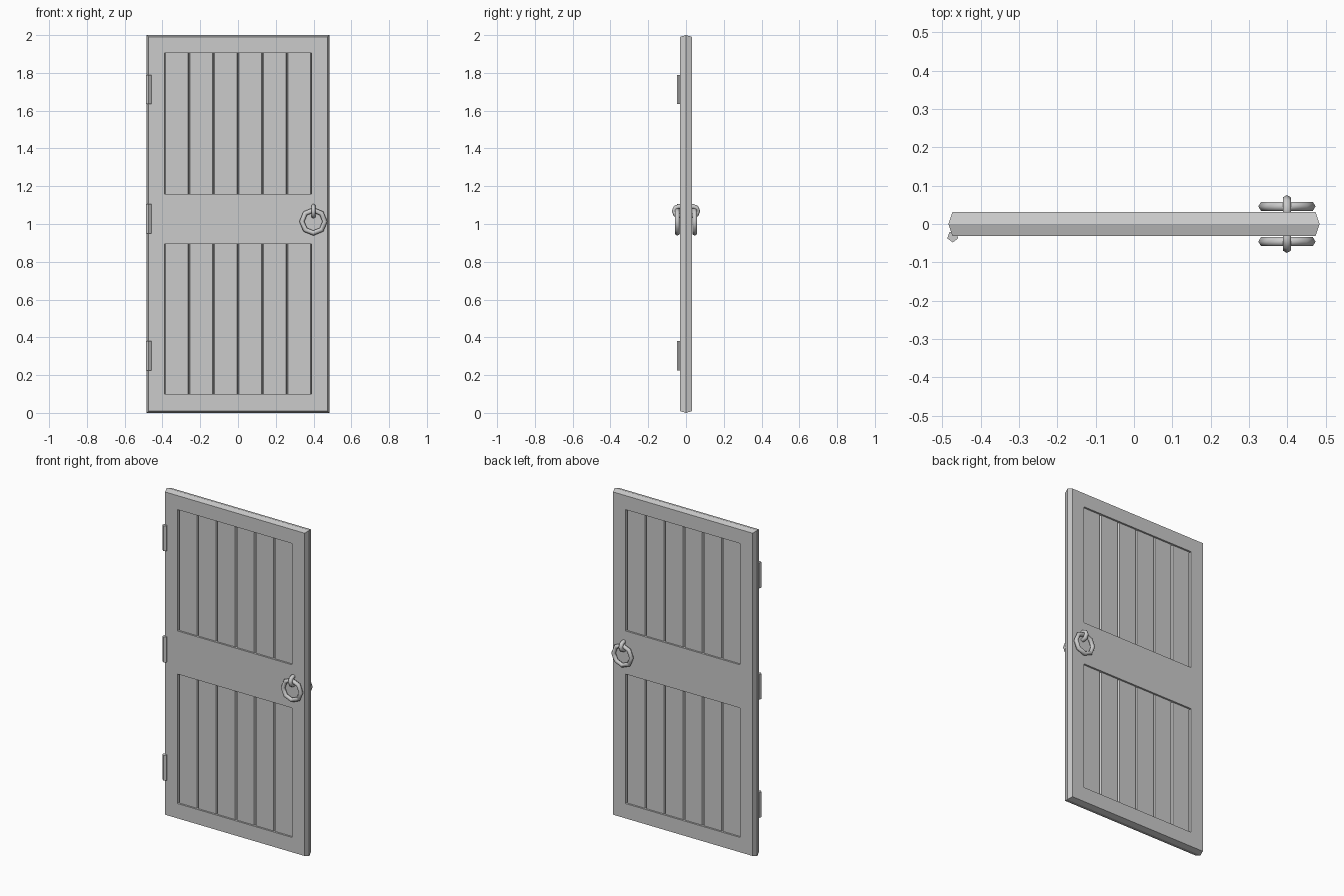
import bpy, bmesh, math

if "Cube" in bpy.data.objects:
    bpy.data.objects.remove(bpy.data.objects["Cube"])

T = 0.031      # half thickness of the door
D = 0.020      # half thickness of the recessed planks
PANELS = [(0.10, 0.895), (1.16, 1.905)]


def finish(bm, name, mirror=False):
    bmesh.ops.remove_doubles(bm, verts=bm.verts, dist=1e-5)
    bmesh.ops.recalc_face_normals(bm, faces=bm.faces)
    me = bpy.data.meshes.new(name)
    bm.to_mesh(me)
    bm.free()
    ob = bpy.data.objects.new(name, me)
    bpy.context.collection.objects.link(ob)
    return ob


def quad(bm, pts):
    bm.faces.new([bm.verts.new(p) for p in pts])


# Frame: front and back faces with two openings, opening walls, pointed outer edge
bm = bmesh.new()
xs = [-0.474, -0.39, 0.39, 0.474]
zs = [0.009, 0.10, 0.895, 1.16, 1.905, 1.991]
outer = [(-0.474, 0.009), (0.474, 0.009), (0.474, 1.991), (-0.474, 1.991)]
ridge = [(-0.484, 0), (0.484, 0), (0.484, 2), (-0.484, 2)]
for s in (-1, 1):
    y = s * T
    for i in range(3):
        for j in range(5):
            if i == 1 and j in (1, 3):
                continue
            x0, x1, z0, z1 = xs[i], xs[i + 1], zs[j], zs[j + 1]
            quad(bm, [(x0, y, z0), (x1, y, z0), (x1, y, z1), (x0, y, z1)])
    for k in range(4):
        (ax, az), (bx, bz) = outer[k], outer[(k + 1) % 4]
        (cx, cz), (dx, dz) = ridge[k], ridge[(k + 1) % 4]
        quad(bm, [(ax, y, az), (bx, y, bz), (dx, 0, dz), (cx, 0, cz)])
for z0, z1 in PANELS:
    loop = [(-0.39, z0), (0.39, z0), (0.39, z1), (-0.39, z1)]
    for k in range(4):
        (ax, az), (bx, bz) = loop[k], loop[(k + 1) % 4]
        quad(bm, [(ax, -T, az), (bx, -T, bz), (bx, T, bz), (ax, T, az)])
finish(bm, "door_frame")

# Planks: six per opening, with V grooves between them on both sides
for name, (z0, z1) in zip(("lower_planks", "upper_planks"), PANELS):
    bm = bmesh.new()
    g, core = 0.006, D - 0.011
    for i in range(6):
        a, b = -0.39 + 0.13 * i, -0.26 + 0.13 * i
        prof = [(a, -core), (a + g, -D), (b - g, -D), (b, -core),
                (b, core), (b - g, D), (a + g, D), (a, core)]
        f = bm.faces.new([bm.verts.new((x, y, z0)) for x, y in prof])
        ext = bmesh.ops.extrude_face_region(bm, geom=[f])
        top = [v for v in ext["geom"] if isinstance(v, bmesh.types.BMVert)]
        bmesh.ops.translate(bm, verts=top, vec=(0, 0, z1 - z0))
        bmesh.ops.recalc_face_normals(bm, faces=bm.faces)
    me = bpy.data.meshes.new(name)
    bm.to_mesh(me)
    bm.free()
    bpy.context.collection.objects.link(bpy.data.objects.new(name, me))

# Hinges: five-sided barrels on the front left edge
for name, z in (("bottom", 0.303), ("middle", 1.028), ("top", 1.712)):
    bpy.ops.mesh.primitive_cylinder_add(vertices=5, radius=0.0150, depth=0.155,
                                        location=(-0.473, -0.033, z),
                                        rotation=(0, 0, math.pi))
    bpy.context.object.name = name + "_hinge"

# Ring pulls and their staples on both faces
for side, s in (("front", -1), ("back", 1)):
    for part, R, r, y, z, rot in (
            ("ring", 0.061, 0.0135, 0.046, 1.013, (math.pi / 2, 0, 0)),
            ("staple", 0.026, 0.0125, 0.037, 1.068, (0, math.pi / 2, 0))):
        bpy.ops.mesh.primitive_torus_add(major_segments=8, minor_segments=6,
                                         major_radius=R, minor_radius=r,
                                         location=(0.399, s * y, z), rotation=rot)
        bpy.context.object.name = f"{side}_{part}"
        bpy.ops.object.shade_smooth()
